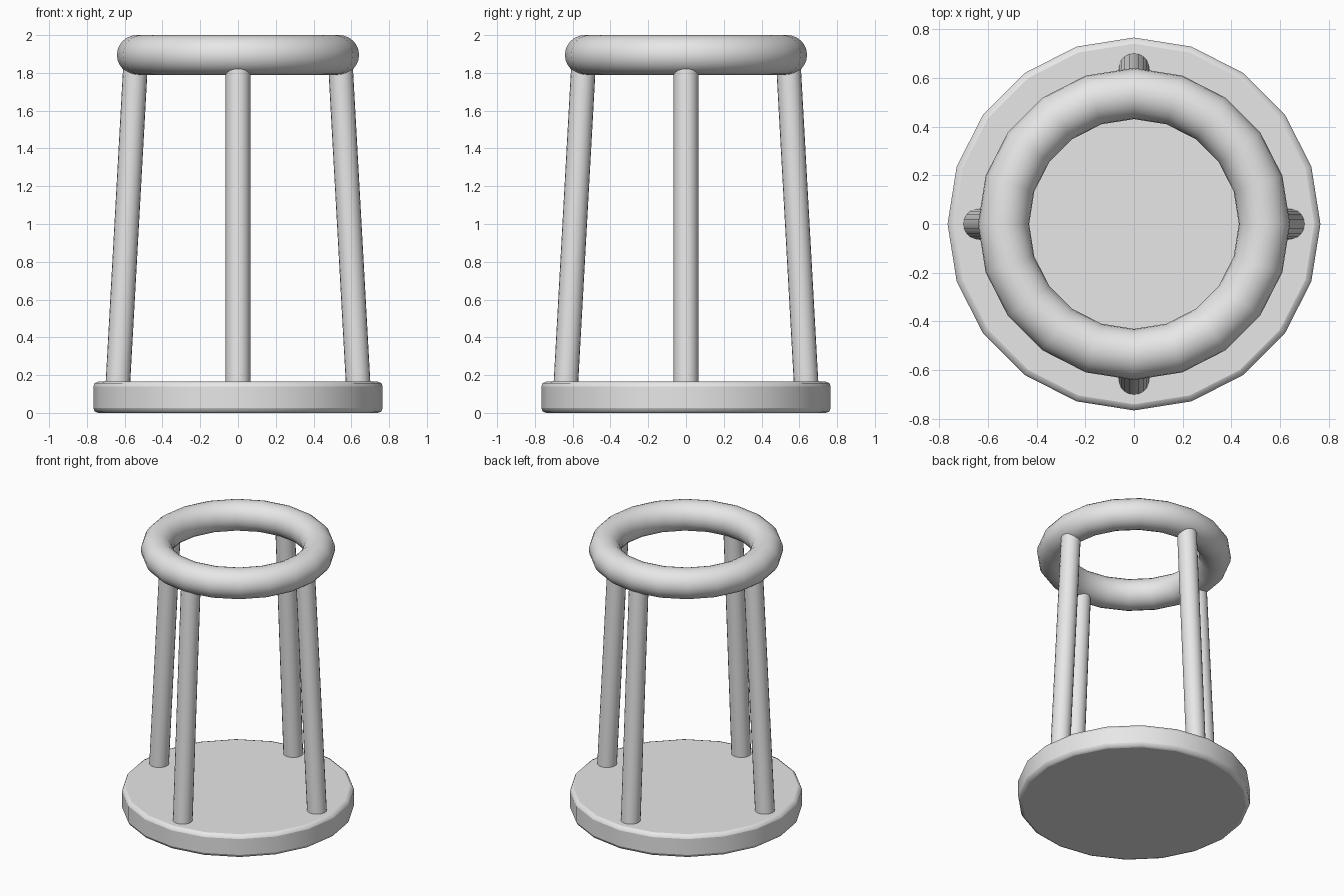
import bpy
import math
from mathutils import Vector

cube = bpy.data.objects.get("Cube")
if cube:
    bpy.data.objects.remove(cube, do_unlink=True)

grey = bpy.data.materials.new("light_grey")
grey.use_nodes = True
grey.diffuse_color = (0.8, 0.8, 0.8, 1)
grey.node_tree.nodes["Principled BSDF"].inputs["Base Color"].default_value = (0.8, 0.8, 0.8, 1)

SIDES = 20


def finish(name):
    """Name, colour and smooth the newly added part."""
    obj = bpy.context.object
    obj.name = name
    obj.data.materials.append(grey)
    bpy.ops.object.shade_smooth_by_angle(angle=math.radians(40))
    return obj


# Round base plate with softened rims
base_height = 0.165
bpy.ops.mesh.primitive_cylinder_add(vertices=SIDES, radius=0.766, depth=base_height,
                                    location=(0, 0, base_height / 2))
base = finish("base_plate")
bevel = base.modifiers.new("rim_bevel", 'BEVEL')
bevel.width = 0.025
bevel.segments = 2
bevel.limit_method = 'ANGLE'
bevel.angle_limit = math.radians(40)

# Ring at the top
bpy.ops.mesh.primitive_torus_add(major_segments=SIDES, minor_segments=24,
                                 major_radius=0.536, minor_radius=0.105,
                                 location=(0, 0, 1.895))
finish("top_ring")

# Four legs leaning inwards from the base to the ring
for i, side in enumerate(("left", "back", "right", "front")):
    angle = i * math.pi / 2
    outward = Vector((round(math.cos(angle)), round(math.sin(angle)), 0))
    foot = outward * 0.639 + Vector((0, 0, 0.1))
    head = outward * 0.541 + Vector((0, 0, 1.87))
    lean = head - foot
    bpy.ops.mesh.primitive_cylinder_add(vertices=SIDES, radius=0.065, depth=lean.length,
                                        location=(foot + head) / 2)
    leg = finish(side + "_leg")
    leg.rotation_euler = Vector((0, 0, 1)).rotation_difference(lean).to_euler()
